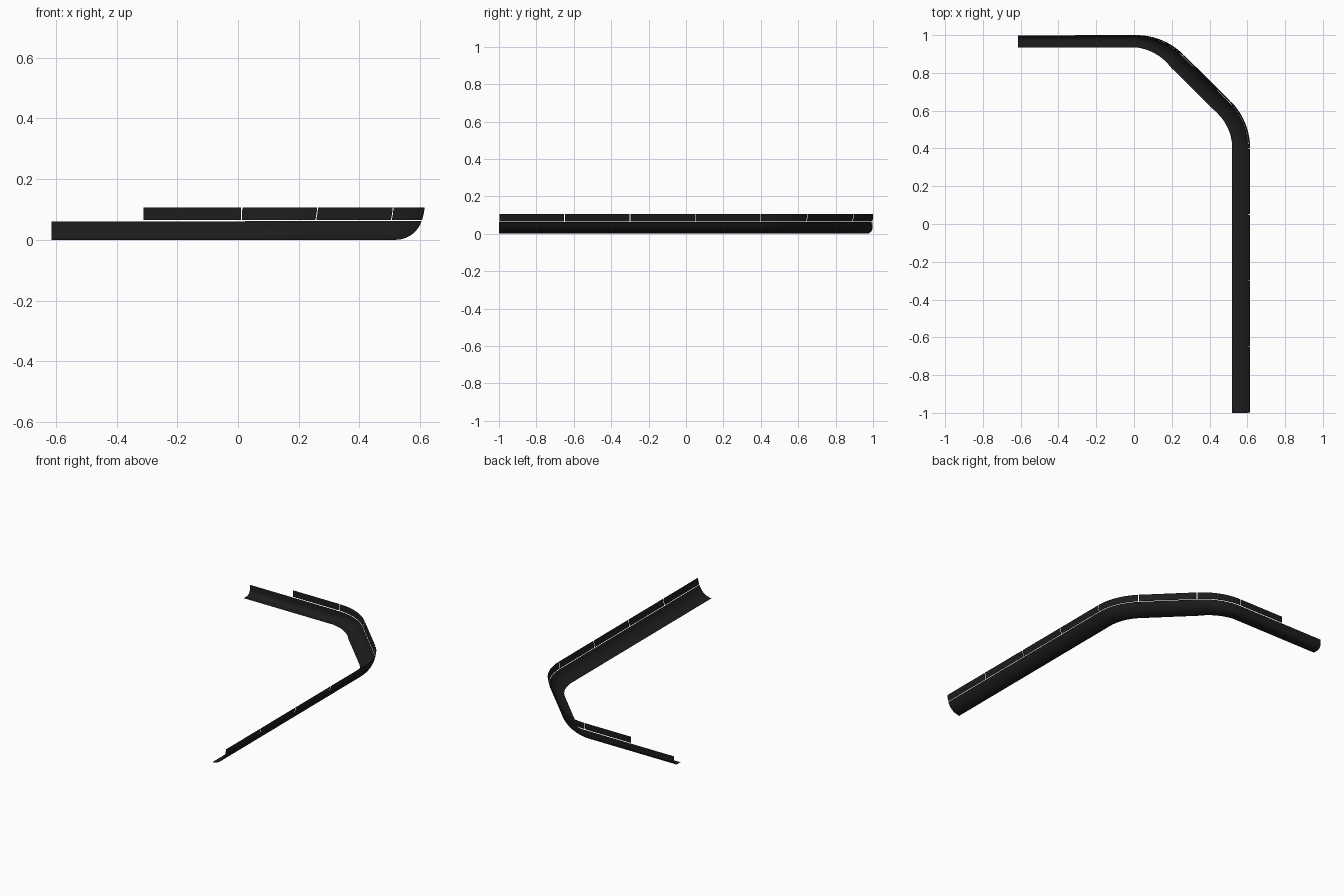
import bpy, math

if "Cube" in bpy.data.objects:
    bpy.data.objects.remove(bpy.data.objects["Cube"])

# Outer path: back leg, bend, diagonal, bend, long side leg
XR, YB, R = 0.615, 1.0, 0.354
X0, Y1 = 0.012, 0.40          # start of first bend, end of second bend
H = math.sqrt(0.5)


def straight(a, b, ang, t):
    """Stations (x, y, outward angle, profile blend) along a line."""
    return [(*a, ang, t), (*b, ang, t)]


def bend(cx, cy, a0, a1, t0, t1, n=16):
    out = []
    for i in range(n + 1):
        f = i / n
        a = math.radians(a0 + (a1 - a0) * f)
        out.append((cx + R * math.cos(a), cy + R * math.sin(a),
                    a, t0 + (t1 - t0) * f))
    return out


def back(x0, x1):
    return straight((x0, YB), (x1, YB), math.pi / 2, 0)


def side(y0, y1):
    return straight((XR, y0), (XR, y1), 0, 1)


bend_1 = bend(X0, YB - R, 90, 45, 0, 1)
bend_2 = bend(XR - R, Y1, 45, 0, 1, 1)
diagonal = [bend_1[-1], bend_2[0]]

# Cross-sections as (distance inward, height); blend from tight to wide
N = 10
tight = [(0.065, 0)] + [(0.003 + 0.032 * (1 - math.sin(a)), 0.032 * (1 - math.cos(a)))
                        for a in [math.pi / 2 * i / (N - 1) for i in range(N)]] + [(0.002, 0.061)]
wide = [(0.095 - 0.0888 * math.sin(a), 0.0888 * (1 - math.cos(a)))
        for a in [math.radians(72) * i / N for i in range(N + 2)][:N + 1]]
wide += [(0.0093, 0.0625)]
wall_tight = [(0.002, 0.0655), (0.001, 0.085), (0.0, 0.106)]
wall_wide = [(0.0085, 0.0655), (0.0035, 0.085), (0.0, 0.106)]

black = bpy.data.materials.new("black")
black.diffuse_color = (0.012, 0.012, 0.012, 1)
black.use_nodes = True
black.node_tree.nodes["Principled BSDF"].inputs["Base Color"].default_value = black.diffuse_color


def sweep(name, stations, prof_a, prof_b):
    verts, faces = [], []
    m = len(prof_a)
    for x, y, ang, t in stations:
        for (da, za), (db, zb) in zip(prof_a, prof_b):
            d = da + (db - da) * t
            verts.append((x - d * math.cos(ang), y - d * math.sin(ang), za + (zb - za) * t))
    for i in range(len(stations) - 1):
        for j in range(m - 1):
            k = i * m + j
            faces.append((k, k + m, k + m + 1, k + 1))
    me = bpy.data.meshes.new(name)
    me.from_pydata(verts, [], faces)
    me.materials.append(black)
    me.polygons.foreach_set("use_smooth", [True] * len(faces))
    me.update()
    ob = bpy.data.objects.new(name, me)
    bpy.context.collection.objects.link(ob)


# Curved channel sections
channels = [back(-0.615, -0.305), back(-0.305, X0), bend_1, diagonal, bend_2,
            side(Y1, -0.3), side(-0.3, -1.0)]
for i, st in enumerate(channels):
    sweep(f"channel_section_{i + 1}", st, tight, wide)


# Upper wall panels, with a thin gap at each joint
def trim(st, g=0.002):
    st = list(st)
    for a, b in ((0, 1), (-1, -2)):
        p, q = st[a], st[b]
        f = g / math.hypot(q[0] - p[0], q[1] - p[1])
        st[a] = tuple(u + (v - u) * f for u, v in zip(p, q))
    return st


panels = [back(-0.314, X0), bend_1, diagonal, bend_2]
panels += [side(Y1 - 0.35 * i, Y1 - 0.35 * (i + 1)) for i in range(4)]
for i, st in enumerate(panels):
    sweep(f"wall_panel_{i + 1}", trim(st), wall_tight, wall_wide)
